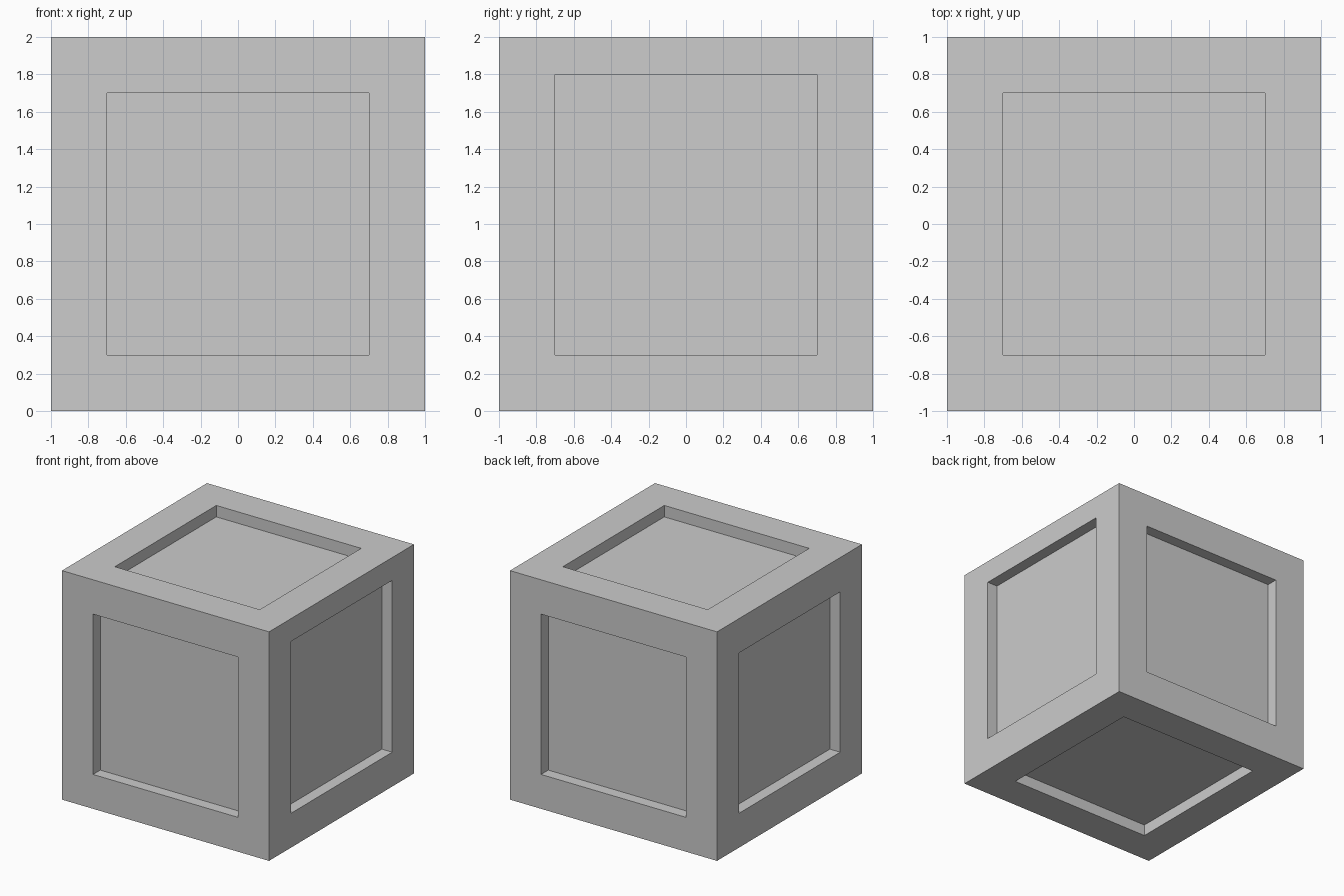
import bpy
import bmesh

SIZE, BORDER, DEPTH = 2.0, 0.3, 0.1

old = bpy.data.objects.get("Cube")
if old:
    bpy.data.objects.remove(old, do_unlink=True)

# Plain grey material
grey = bpy.data.materials.new("light grey")
grey.use_nodes = True
colour = (0.604, 0.604, 0.604, 1.0)
grey.diffuse_color = colour
for node in grey.node_tree.nodes:
    if node.type == "BSDF_PRINCIPLED":
        node.inputs["Base Color"].default_value = colour

# Solid block
bm = bmesh.new()
bmesh.ops.create_cube(bm, size=SIZE)
bmesh.ops.translate(bm, vec=(0, 0, SIZE / 2), verts=bm.verts)

# Square panel on every side, with a flush border of even width
panels = list(bm.faces)
bmesh.ops.inset_individual(bm, faces=panels, thickness=BORDER, depth=0,
                           use_even_offset=True)

# The panel on the left side is slightly taller
for face in panels:
    face.normal_update()
    if face.normal.x > 0.9:
        for v in face.verts:
            if v.co.z > SIZE / 2:
                v.co.z += 0.1

# Sink each panel straight into the block
directions = [face.normal.copy() for face in panels]
for face, direction in zip(panels, directions):
    floor = bmesh.ops.extrude_face_region(bm, geom=[face])["geom"]
    verts = [g for g in floor if isinstance(g, bmesh.types.BMVert)]
    bmesh.ops.translate(bm, vec=direction * -DEPTH, verts=verts)
    if face.is_valid:
        bmesh.ops.delete(bm, geom=[face], context="FACES_ONLY")

bmesh.ops.recalc_face_normals(bm, faces=bm.faces)
mesh = bpy.data.meshes.new("panelled_block")
bm.to_mesh(mesh)
bm.free()
mesh.materials.append(grey)
block = bpy.data.objects.new("panelled_block", mesh)
bpy.context.collection.objects.link(block)
